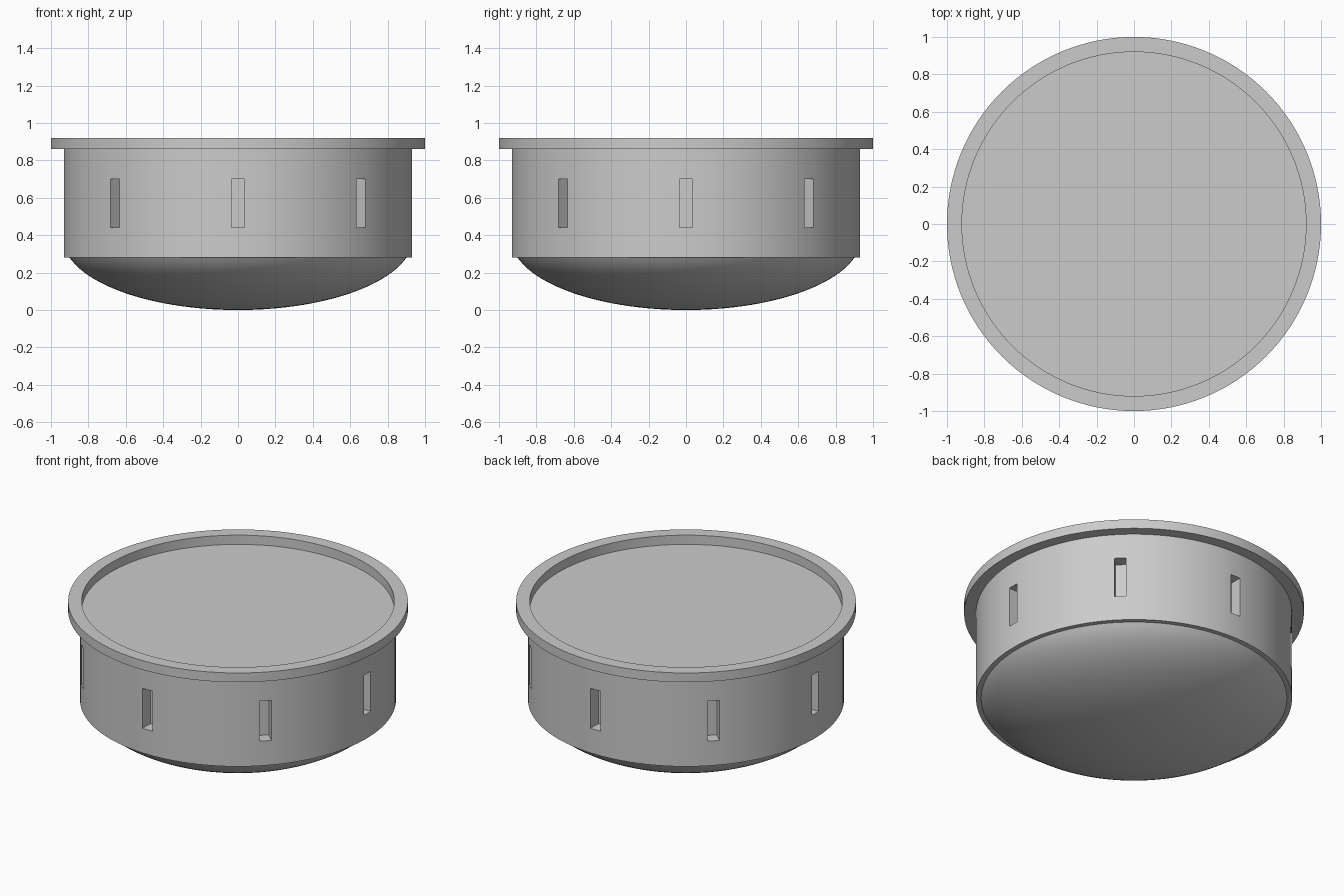
import bpy, bmesh, math
from mathutils import Matrix, Vector

SEGMENTS = 128
SLOTS = 8

cube = bpy.data.objects.get("Cube")
if cube:
    bpy.data.objects.remove(cube, do_unlink=True)

grey = bpy.data.materials.new("plain grey")
grey.use_nodes = True
colour = (0.6, 0.6, 0.6, 1)
grey.diffuse_color = colour
grey.node_tree.nodes["Principled BSDF"].inputs["Base Color"].default_value = colour


def add_object(name, bm):
    bmesh.ops.recalc_face_normals(bm, faces=bm.faces)
    mesh = bpy.data.meshes.new(name)
    bm.to_mesh(mesh)
    bm.free()
    mesh.materials.append(grey)
    obj = bpy.data.objects.new(name, mesh)
    bpy.context.collection.objects.link(obj)
    return obj


def select(obj):
    bpy.ops.object.select_all(action="DESELECT")
    obj.select_set(True)
    bpy.context.view_layer.objects.active = obj


def smooth(obj):
    select(obj)
    bpy.ops.object.shade_smooth_by_angle(angle=math.radians(30))


def lathe(name, profile, closed=False):
    """Spin a (radius, height) profile around the z axis."""
    bm = bmesh.new()
    verts = [bm.verts.new((r, 0, z)) for r, z in profile]
    edges = [bm.edges.new(pair) for pair in zip(verts, verts[1:])]
    if closed:
        edges.append(bm.edges.new((verts[-1], verts[0])))
    bmesh.ops.spin(bm, geom=verts + edges, cent=(0, 0, 0), axis=(0, 0, 1),
                   angle=math.tau, steps=SEGMENTS, use_duplicate=False)
    bmesh.ops.remove_doubles(bm, verts=bm.verts, dist=0.0001)
    return add_object(name, bm)


# Raised flange around the top
rim = lathe("rim_flange", [(0.92, 0.86), (0.92, 0.92), (1, 0.92), (1, 0.86)], True)
smooth(rim)

# Drum with a flat lid recessed inside the flange
bm = bmesh.new()
bmesh.ops.create_cone(bm, cap_ends=True, segments=SEGMENTS, radius1=0.93,
                      radius2=0.93, depth=0.58,
                      matrix=Matrix.Translation((0, 0, 0.57)))
body = add_object("drum_body", bm)

# Narrow upright slots cut into the drum wall
bm = bmesh.new()
for i in range(SLOTS):
    bmesh.ops.create_cube(bm, size=1, matrix=Matrix.Rotation(math.tau * i / SLOTS, 4, "Z")
                          @ Matrix.Translation((0.95, 0, 0.57))
                          @ Matrix.Diagonal(Vector((0.2, 0.07, 0.26, 1))))
cutter = add_object("slot_cutter", bm)
cutter.hide_render = True
cut = body.modifiers.new("slots", "BOOLEAN")
cut.operation = "DIFFERENCE"
cut.solver = "EXACT"
cut.object = cutter
select(body)
bpy.ops.object.modifier_apply(modifier=cut.name)
bpy.data.objects.remove(cutter, do_unlink=True)
smooth(body)

# Shallow elliptical dome underneath, slightly inset from the drum
edge = math.asin(0.9 / 0.935)
height = 0.28 / (1 - math.cos(edge))
steps = 24
dome = lathe("domed_base", [(0.935 * math.sin(edge * i / steps),
                             height * (1 - math.cos(edge * i / steps)))
                            for i in range(steps + 1)])
smooth(dome)
